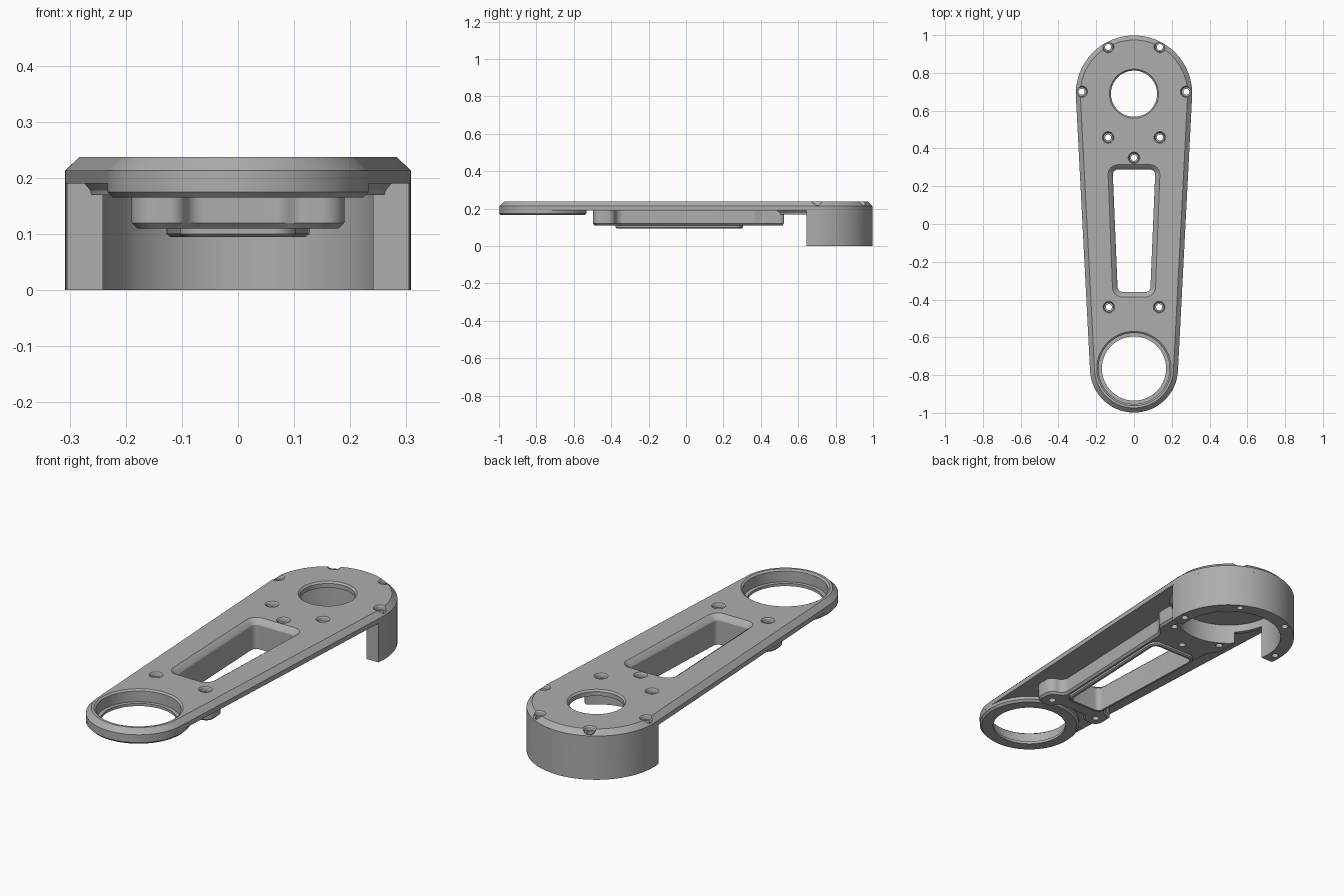
import bpy, bmesh, math
from mathutils import Vector

if "Cube" in bpy.data.objects:
    bpy.data.objects.remove(bpy.data.objects["Cube"])

TOP, UNDER = 0.237, 0.19            # plate top and underside
BIG, SMALL = (0.0, 0.69), (0.0, -0.765)
R_BIG, R_SMALL = 0.308, 0.233

metal = bpy.data.materials.new("machined_grey")
metal.diffuse_color = (0.42, 0.42, 0.42, 1)
metal.use_nodes = True
metal.node_tree.nodes["Principled BSDF"].inputs["Base Color"].default_value = metal.diffuse_color


def loft(name, layers):
    """Closed solid through stacked outlines: [(z, [(x, y), ...]), ...]"""
    bm = bmesh.new()
    rings = [[bm.verts.new((x, y, z)) for x, y in pts] for z, pts in layers]
    n = len(rings[0])
    for a, b in zip(rings, rings[1:]):
        for i in range(n):
            j = (i + 1) % n
            bm.faces.new((a[i], a[j], b[j], b[i]))
    bm.faces.new(rings[0][::-1])
    bm.faces.new(rings[-1])
    bmesh.ops.recalc_face_normals(bm, faces=bm.faces)
    me = bpy.data.meshes.new(name)
    bm.to_mesh(me)
    bm.free()
    me.materials.append(metal)
    ob = bpy.data.objects.new(name, me)
    bpy.context.collection.objects.link(ob)
    return ob


def arc(c, r, a0, a1, n):
    return [(c[0] + r * math.cos(a0 + (a1 - a0) * i / n),
             c[1] + r * math.sin(a0 + (a1 - a0) * i / n)) for i in range(n + 1)]


def circle(c, r, n=96):
    return arc(c, r, 0, 2 * math.pi, n)[:-1]


def turned(name, c, profile, n=96):
    """Round solid from (z, radius) pairs"""
    return loft(name, [(z, circle(c, r, n)) for z, r in profile])


def capsule(d):
    """Tapered outline around both ends, inset by d"""
    t = math.asin((R_BIG - R_SMALL) / (BIG[1] - SMALL[1]))
    return (arc(BIG, R_BIG - d, -t, math.pi + t, 64)
            + arc(SMALL, R_SMALL - d, math.pi + t, 2 * math.pi - t, 56))


def rounded(corners, steps=6):
    """Polygon with rounded corners, from (x, y, radius)"""
    out = []
    for i, (x, y, r) in enumerate(corners):
        p = Vector((x, y))
        a = Vector(corners[i - 1][:2]) - p
        b = Vector(corners[(i + 1) % len(corners)][:2]) - p
        half = a.angle(b) / 2
        d = min(r / math.tan(half), a.length * 0.48, b.length * 0.48)
        s, e = p + a.normalized() * d, p + b.normalized() * d
        rr = d * math.tan(half)
        c = p + (a.normalized() + b.normalized()).normalized() * (rr / math.sin(half))
        for k in range(steps + 1):
            q = s.lerp(e, k / steps) - c
            out.append(tuple(c + q.normalized() * rr))
    return out


def mirrored(right):
    return rounded(right + [(-x, y, r) for x, y, r in reversed(right)])


def window(d):
    """Tapered window outline grown by d"""
    return mirrored([(0.086 + d, -0.36 - d, 0.025 + d), (0.113 + d, 0.288 + d, 0.025 + d)])


def boolean(target, tool, op):
    mod = target.modifiers.new(op.lower(), "BOOLEAN")
    mod.operation, mod.object, mod.solver = op, tool, "EXACT"
    bpy.context.view_layer.objects.active = target
    bpy.ops.object.modifier_apply(modifier=mod.name)
    bpy.data.objects.remove(tool, do_unlink=True)


# tapered plate with chamfered top edge
arm = loft("arm_plate", [(UNDER, capsule(0)), (0.213, capsule(0)), (TOP, capsule(0.024))])

# ring under the small end
boolean(arm, turned("small_hub", SMALL, [(0.165, R_SMALL - 0.01), (0.175, R_SMALL), (UNDER, R_SMALL)]), "UNION")

# deep half-round wall under the big end, hollowed further down
a = math.asin(0.045 / R_BIG)
wall = arc(BIG, R_BIG, -a, math.pi + a, 64)
boolean(arm, loft("end_wall", [(0, wall), (UNDER, wall)]), "UNION")

# lip that carries the round recess to the front of the big end
boolean(arm, turned("recess_lip", BIG, [(0.17, 0.265), (0.178, 0.267), (0.2, 0.285)]), "UNION")


# stiffening frame with screw ears around the window
def frame(d):
    return mirrored([
        (0.08, -0.455 + d, 0.03), (0.105, -0.497 + d, 0.03),
        (0.19 - d, -0.497 + d, 0.055), (0.19 - d, -0.385 - d, 0.05),
        (0.12 - d, -0.37, 0.04), (0.15 - d, 0.36, 0.05),
        (0.19 - d, 0.41, 0.05), (0.19 - d, 0.53, 0.03)])


boolean(arm, loft("window_frame", [(0.11, frame(0.01)), (0.12, frame(0)), (0.2, frame(0))]), "UNION")
boolean(arm, loft("window_rim", [(0.095, window(0.01)), (0.1, window(0.016)), (0.15, window(0.016))]), "UNION")

# window opening with bevelled top
boolean(arm, loft("window_cut", [(0.05, window(0)), (0.212, window(0)), (0.222, window(0.006)),
                                 (TOP, window(0.026)), (0.26, window(0.026))]), "DIFFERENCE")

# round recess and through hole at the big end
boolean(arm, turned("recess_cut", BIG, [(-0.1, 0.245), (0.208, 0.245)]), "DIFFERENCE")
boolean(arm, turned("big_hole_cut", BIG, [(0.1, 0.122), (0.229, 0.122), (TOP, 0.13), (0.26, 0.13)]), "DIFFERENCE")

# bearing seat at the small end
boolean(arm, turned("seat_cut", SMALL, [(0.1, 0.17), (0.178, 0.17), (0.178, 0.188), (0.23, 0.188),
                                        (TOP, 0.197), (0.26, 0.197)]), "DIFFERENCE")

# counterbored screw holes
screws = [(0, 0.35)]
for x, y in [(0.137, 0.937), (0.277, 0.7), (0.137, 0.458), (0.133, -0.44)]:
    screws += [(x, y), (-x, y)]
for c in screws:
    boolean(arm, turned("screw_cut", c, [(-0.1, 0.016), (0.217, 0.016), (0.217, 0.025),
                                         (0.232, 0.027), (TOP, 0.031), (0.26, 0.031)], 24), "DIFFERENCE")

bpy.ops.object.select_all(action="DESELECT")
arm.select_set(True)
bpy.context.view_layer.objects.active = arm
bpy.ops.object.shade_smooth_by_angle(angle=math.radians(25))
